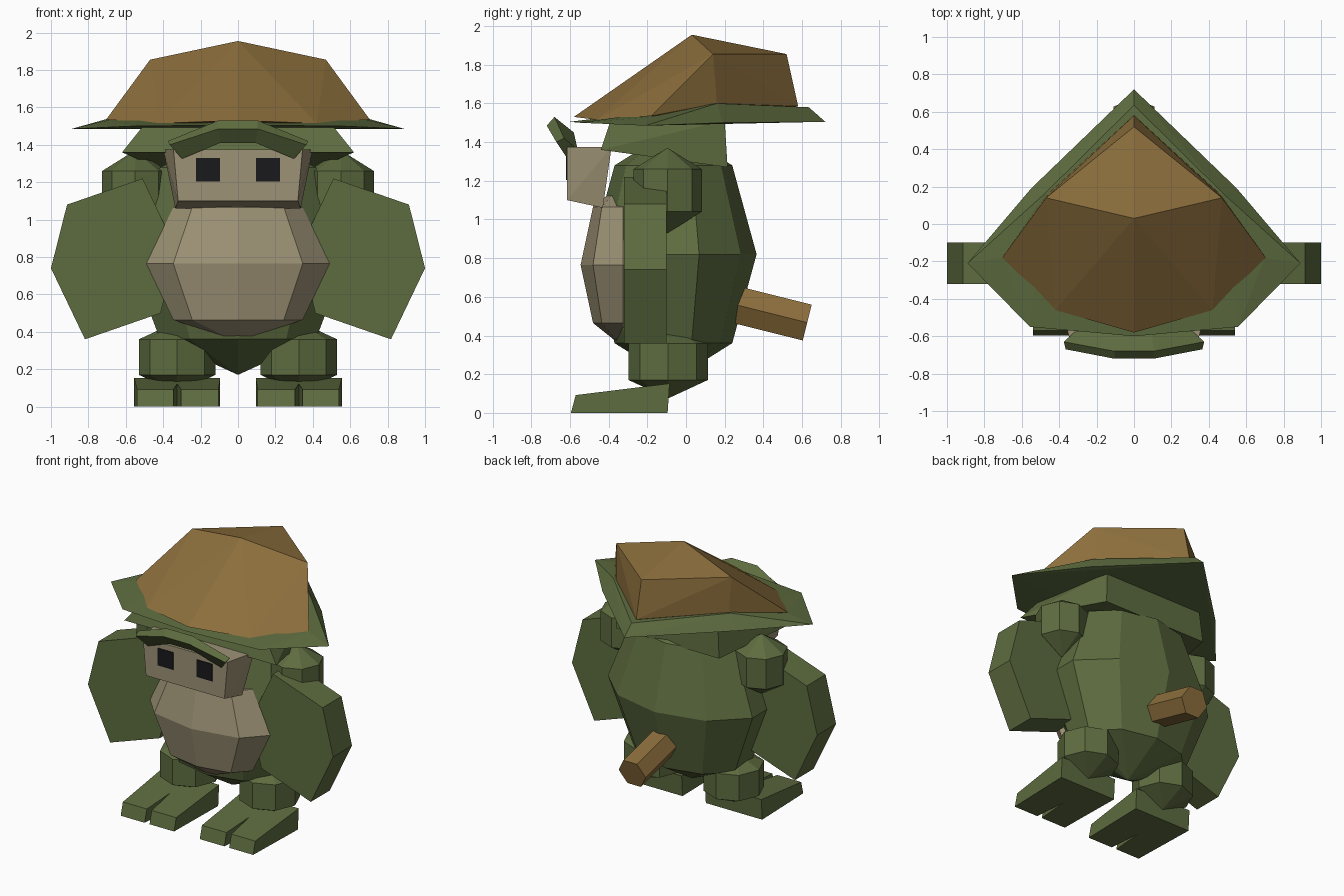
import bpy, bmesh
from mathutils import Matrix, Vector

if "Cube" in bpy.data.objects:
    bpy.data.objects.remove(bpy.data.objects["Cube"])


def material(name, rgb):
    m = bpy.data.materials.new(name)
    m.diffuse_color = (*rgb, 1)
    m.use_nodes = True
    m.node_tree.nodes["Principled BSDF"].inputs["Base Color"].default_value = m.diffuse_color
    return m


GREEN = material("moss_green", (0.11, 0.15, 0.05))
BROWN = material("bark_brown", (0.26, 0.155, 0.045))
BEIGE = material("pale_skin", (0.34, 0.29, 0.18))
BLACK = material("black", (0.01, 0.01, 0.012))


def finish(name, bm, mat):
    bmesh.ops.recalc_face_normals(bm, faces=bm.faces)
    me = bpy.data.meshes.new(name)
    bm.to_mesh(me)
    bm.free()
    me.materials.append(mat)
    ob = bpy.data.objects.new(name, me)
    bpy.context.collection.objects.link(ob)
    return ob


def ball(name, center, size, segs, rings, mat):
    bm = bmesh.new()
    bmesh.ops.create_uvsphere(bm, u_segments=segs, v_segments=rings, radius=1)
    bmesh.ops.transform(bm, matrix=Matrix.Translation(center) @ Matrix.Diagonal((*size, 1)), verts=bm.verts)
    return finish(name, bm, mat)


def hull(name, points, mat):
    bm = bmesh.new()
    for p in points:
        bm.verts.new(p)
    res = bmesh.ops.convex_hull(bm, input=bm.verts)
    junk = {g for g in res["geom_interior"] + res["geom_unused"] if isinstance(g, bmesh.types.BMVert)}
    bmesh.ops.delete(bm, geom=list(junk), context='VERTS')
    bmesh.ops.dissolve_limit(bm, angle_limit=0.02, verts=bm.verts, edges=bm.edges)
    return finish(name, bm, mat)


def loft(name, sections, mat):
    bm = bmesh.new()
    rows = [[bm.verts.new(p) for p in s] for s in sections]
    n = len(rows[0])
    for a, b in zip(rows, rows[1:]):
        for i in range(n):
            j = (i + 1) % n
            bm.faces.new((a[i], a[j], b[j], b[i]))
    bm.faces.new(rows[0])
    bm.faces.new(rows[-1])
    return finish(name, bm, mat)


def both(points):
    # points plus their mirror images across x = 0
    return points + [(-x, y, z) for x, y, z in points if x]


# torso and belly
ball("body", (0, -0.065, 0.82), (0.62, 0.43, 0.65), 10, 4, GREEN)
ball("belly", (0, -0.325, 0.765), (0.49, 0.22, 0.425), 8, 4, BEIGE)

# limbs on both sides
ARM = [(0.51, 1.22), (0.914, 1.08), (1.0, 0.74), (0.818, 0.36), (0.414, 0.50), (0.33, 0.84)]
for s, side in ((1, "right"), (-1, "left")):
    ball(side + "_leg", (0.325 * s, -0.092, 0.265), (0.237, 0.237, 0.19), 8, 3, GREEN)
    ball(side + "_shoulder", (0.55 * s, -0.095, 1.15), (0.204, 0.204, 0.22), 8, 3, GREEN)
    loft(side + "_arm", [[(x * s, y, z) for x, z in ARM] for y in (-0.32, -0.10)], GREEN)
    # two wedge toes: (front x range, back x range)
    for name, f, b in (("outer", (0.345, 0.54), (0.305, 0.555)), ("inner", (0.105, 0.305), (0.095, 0.345))):
        toe = [(x * s, -0.595, 0) for x in f] + [(x * s, -0.57, 0.092) for x in f]
        toe += [(x * s, -0.095, 0) for x in b] + [(x * s, -0.085, 0.152) for x in b]
        hull(f"{side}_{name}_toe", toe, GREEN)
    # eyes
    hull(side + "_eye", [(x * s, y, z) for x in (0.096, 0.224) for y in (-0.62, -0.60)
                         for z in (1.203, 1.33)], BLACK)

# face block
hull("face", both([(0.345, -0.615, 1.375), (0.32, -0.615, 1.10),
                   (0.40, -0.385, 1.375), (0.335, -0.43, 1.06)]), BEIGE)

# arched brow
END = [(0.375, -0.63, 1.42), (0.365, -0.67, 1.40), (0.30, -0.62, 1.325), (0.30, -0.56, 1.36)]
MID = [(0.105, -0.68, 1.53), (0.105, -0.72, 1.485), (0.095, -0.66, 1.41), (0.095, -0.58, 1.45)]


def flip(sec):
    return [(-x, y, z) for x, y, z in sec]


loft("brow", [flip(END), flip(MID), MID, END], GREEN)

# head under the hat
hull("head", both([(0.62, -0.44, 1.36), (0.50, -0.39, 1.51), (0.42, 0.215, 1.27), (0.40, 0.20, 1.51)]), GREEN)

# leaf-shaped brim
hull("hat_brim", both([(0, 0.72, 1.505), (0.55, 0.19, 1.50), (0.89, -0.21, 1.485), (0.556, -0.55, 1.50),
                       (0, -0.60, 1.505), (0, 0.635, 1.58), (0.48, 0.16, 1.60), (0.70, -0.18, 1.53),
                       (0.44, -0.47, 1.515)]), GREEN)

# crown of the hat
hull("hat_crown", both([(0, 0.03, 1.955), (0.47, 0.14, 1.855), (0, 0.52, 1.855), (0, -0.58, 1.53),
                        (0.42, -0.46, 1.515), (0.705, -0.18, 1.535), (0.46, 0.16, 1.60),
                        (0, 0.58, 1.585)]), BROWN)

# stubby six-sided tail
start, tip = Vector((0, 0.12, 0.594)), Vector((0, 0.627, 0.467))
bm = bmesh.new()
bmesh.ops.create_cone(bm, cap_ends=True, segments=6, radius1=0.11, radius2=0.11, depth=(tip - start).length)
pts = [v.co.to_2d().angle_signed(Vector((1, 0))) for v in bm.verts][:1]
spin = Matrix.Rotation(pts[0], 4, 'Z')  # puts a corner on the x axis
axis = (tip - start).normalized()
side = Vector((1, 0, 0))
frame = Matrix((side, axis.cross(side), axis)).transposed().to_4x4()
bmesh.ops.transform(bm, matrix=Matrix.Translation((start + tip) / 2) @ frame @ spin, verts=bm.verts)
finish("tail", bm, BROWN)
